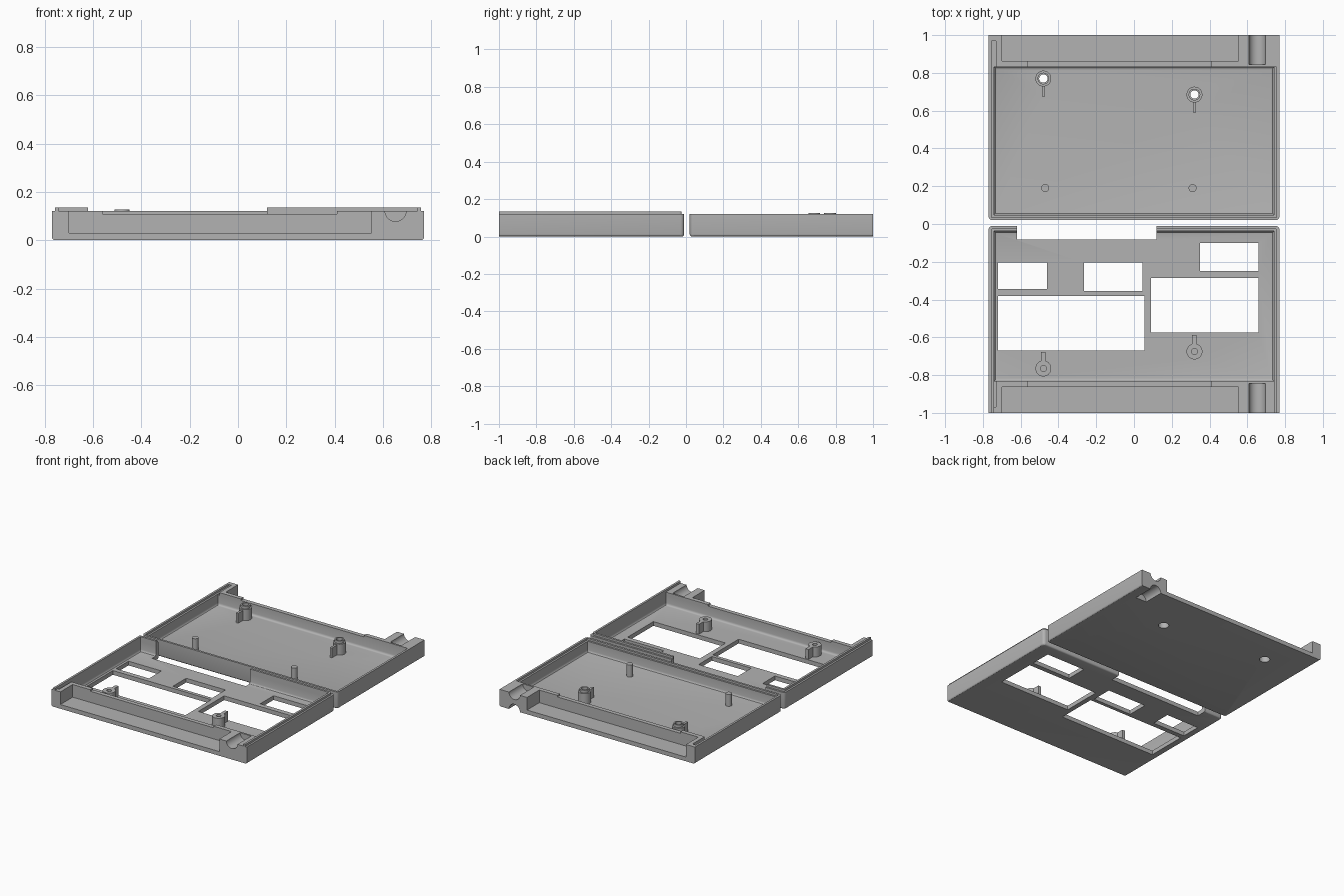
import bpy, bmesh, math

if "Cube" in bpy.data.objects:
    bpy.data.objects.remove(bpy.data.objects["Cube"])

grey = bpy.data.materials.new("plain grey")
grey.diffuse_color = (0.45, 0.45, 0.45, 1)
grey.use_nodes = True
grey.node_tree.nodes["Principled BSDF"].inputs["Base Color"].default_value = grey.diffuse_color


def finish(name, bm):
    me = bpy.data.meshes.new(name)
    bm.to_mesh(me)
    bm.free()
    ob = bpy.data.objects.new(name, me)
    bpy.context.collection.objects.link(ob)
    me.materials.append(grey)
    return ob


def box(name, x0, x1, y0, y1, z0, z1, bevels=()):
    """Box with optional (width, segments, edge test) bevels."""
    y0, y1 = sorted((y0, y1))
    bm = bmesh.new()
    bmesh.ops.create_cube(bm, size=1)
    for v in bm.verts:
        v.co.x = x1 if v.co.x > 0 else x0
        v.co.y = y1 if v.co.y > 0 else y0
        v.co.z = z1 if v.co.z > 0 else z0
    for width, seg, test in bevels:
        edges = [e for e in bm.edges if test(e.verts[0].co, e.verts[1].co)]
        bmesh.ops.bevel(bm, geom=edges, offset=width, segments=seg,
                        affect='EDGES', profile=0.5, clamp_overlap=True)
    return finish(name, bm)


def rod(name, x, y, r, z0, z1, r2=None):
    bm = bmesh.new()
    bmesh.ops.create_cone(bm, cap_ends=True, segments=32, radius1=r,
                          radius2=r if r2 is None else r2, depth=z1 - z0)
    bmesh.ops.translate(bm, verts=bm.verts, vec=(x, y, (z0 + z1) / 2))
    return finish(name, bm)


def channel(x, z, r, y0, y1):
    ob = rod("channel_cutter", 0, 0, r, -abs(y1 - y0) / 2, abs(y1 - y0) / 2)
    ob.rotation_euler.x = math.pi / 2
    ob.location = (x, (y0 + y1) / 2, z)
    return ob


def combine(ob, others, op='DIFFERENCE'):
    bpy.context.view_layer.objects.active = ob
    for o in others:
        m = ob.modifiers.new("cut", 'BOOLEAN')
        m.operation, m.object, m.solver = op, o, 'EXACT'
        bpy.ops.object.modifier_apply(modifier=m.name)
        bpy.data.objects.remove(o, do_unlink=True)
    return ob


def smooth(ob):
    bpy.ops.object.select_all(action='DESELECT')
    ob.select_set(True)
    bpy.context.view_layer.objects.active = ob
    bpy.ops.object.shade_smooth_by_angle(angle=math.radians(30))


H, FLOOR = 0.12, 0.03


def tray(name, s, near):
    """Shell half; s is the y direction it extends, near its inner end."""
    def corner(a, b):
        return abs(a.z - b.z) > 0.05 and abs(a.y) < 0.1

    def bottom(a, b):
        return (max(a.z, b.z) < 0.001 and
                not (abs(a.y) > 0.99 and abs(b.y) > 0.99))

    shell = box(name, -0.77, 0.77, s * near, s, 0, H,
                [(0.02, 5, corner), (0.012, 3, bottom)])
    cavity = box("cavity", -0.742, 0.742, s * (near + 0.028), s * 0.832, FLOOR, 0.3,
                 [(0.015, 3, lambda a, b: max(a.z, b.z) < FLOOR + 0.001)])
    return combine(shell, [
        cavity,
        box("end_pocket", -0.70, 0.553, s * 0.862, s * 1.1, FLOOR, 0.3),
        box("wall_notch", -0.56, 0.41, s * 0.82, s * 0.87, 0.109, 0.3),
        box("side_slit", -0.742, -0.73, s * 0.82, s * 0.97, 0.10, 0.3),
        channel(0.652, 0.122, 0.044, s * 0.845, s * 1.1),
    ])


# Rear tray: rim rebate, cable recess underneath
base = tray("rear_tray", 1, 0.02)
combine(base, [
    box("rim_rebate", -0.755, 0.755, 0.035, 0.83, 0.106, 0.3),
    box("left_rebate", -0.755, -0.742, 0.8, 0.97, 0.106, 0.3),
    channel(0.652, 0, 0.044, 0.85, 1.1),
])

# Rear screw posts with stepped tops, ribs and open bores
for x, y in ((-0.48, 0.77), (0.32, 0.685)):
    post = rod("post", x, y, 0.042, 0.015, 0.108)
    combine(post, [rod("collar", x, y, 0.031, 0.05, 0.127),
                   box("rib", x - 0.008, x + 0.008, y - 0.095, y - 0.03, 0.015, 0.10)],
            'UNION')
    combine(base, [post], 'UNION')
    combine(base, [rod("bore", x, y, 0.022, -0.1, 0.3),
                   rod("screw_head_recess", x, y, 0.035, -0.01, 0.05)])
smooth(base)

# Locating pins
for x in (-0.47, 0.31):
    smooth(rod("locating_pin", x, 0.19, 0.021, 0.02, 0.115))

# Front tray with windows and a connector gap
lid = tray("front_tray", -1, 0.01)

# Raised lip along three walls
lip = box("lip", -0.757, 0.757, -1.0, -0.023, 0.10, 0.135,
          [(0.012, 4, lambda a, b: abs(a.z - b.z) > 0.02 and a.y > -0.1)])
combine(lip, [box("lip_core", -0.742, 0.742, -1.1, -0.038, 0, 0.3)])
combine(lid, [lip], 'UNION')

windows = [(-0.72, -0.46, -0.345, -0.205), (-0.265, 0.045, -0.355, -0.205),
           (0.35, 0.66, -0.25, -0.10), (-0.72, 0.055, -0.67, -0.38),
           (0.09, 0.66, -0.575, -0.285), (-0.62, 0.12, -0.083, 0.1)]
combine(lid, [box("window", *w, -0.1, 0.3) for w in windows])

# Front screw posts with blind holes
for x, y in ((-0.48, -0.765), (0.32, -0.675)):
    post = rod("post", x, y, 0.042, 0.015, 0.10)
    combine(post, [box("rib", x - 0.012, x + 0.012, y + 0.03, y + 0.088, 0.015, 0.10)],
            'UNION')
    combine(lid, [post], 'UNION')
    combine(lid, [rod("screw_hole", x, y, 0.016, 0.035, 0.3)])
smooth(lid)
